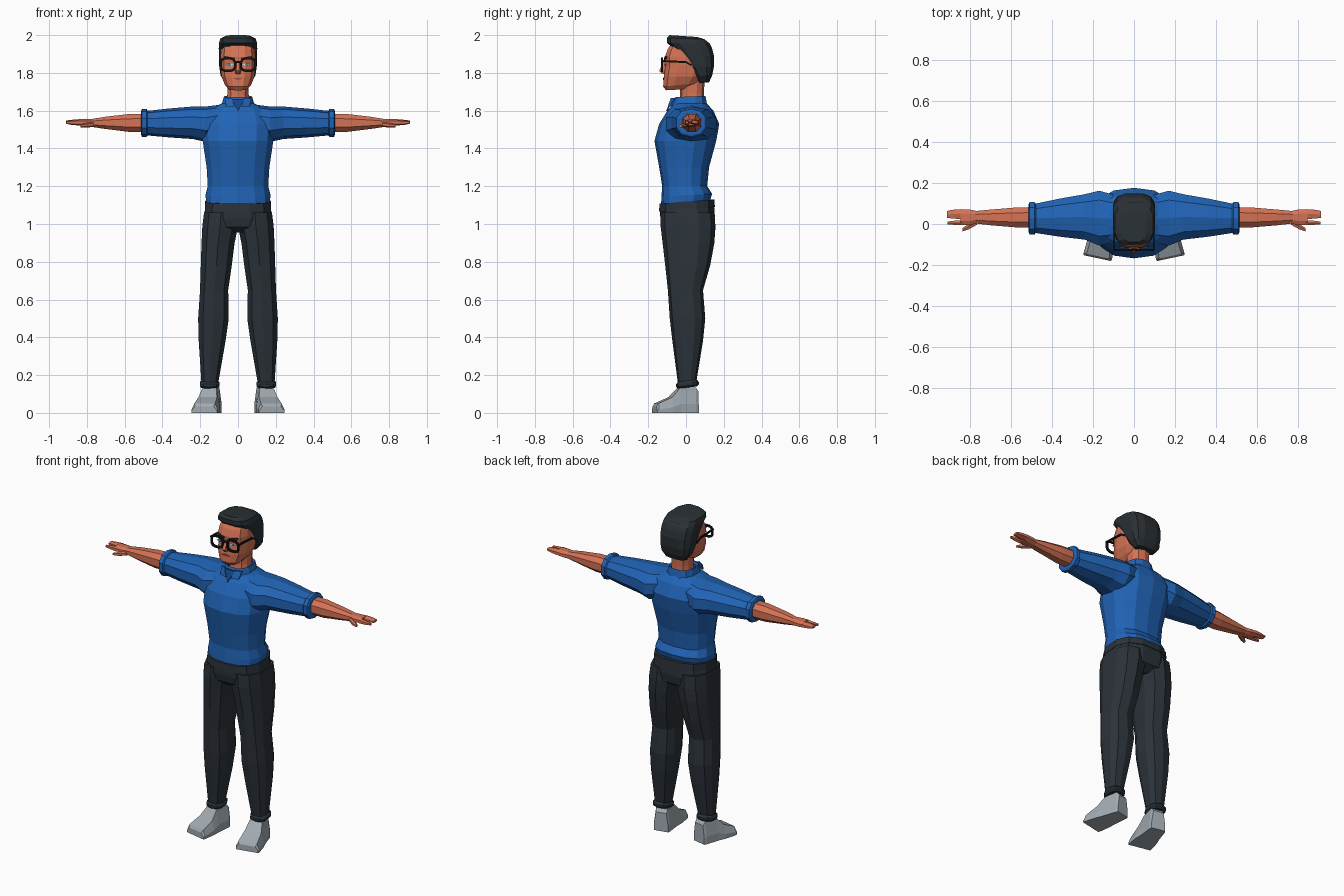
import bpy, bmesh, math
from mathutils import Vector, Matrix


def mat(name, r, g, b):
    m = bpy.data.materials.new(name)
    m.diffuse_color = (r, g, b, 1)
    return m


SKIN = mat("skin", .66, .17, .09)
BLUE = mat("shirt_blue", .015, .127, .47)
NAVY = mat("shirt_inner_blue", .008, .06, .24)
DARK = mat("trouser_charcoal", .024, .032, .041)
HAIR = mat("hair_black", .022, .029, .034)
GREY = mat("shoe_grey", .36, .41, .45)
BLACK = mat("frame_black", .006, .007, .008)
WHITE = mat("eye_white", .75, .75, .75)
IRIS = mat("iris_blue", .05, .25, .4)
LIP = mat("lip_brown", .36, .075, .045)


def make(name, verts, faces, material):
    bm = bmesh.new()
    vs = [bm.verts.new(v) for v in verts]
    for f in faces:
        bm.faces.new([vs[i] for i in f])
    bmesh.ops.recalc_face_normals(bm, faces=bm.faces)
    me = bpy.data.meshes.new(name)
    bm.to_mesh(me)
    bm.free()
    me.materials.append(material)
    ob = bpy.data.objects.new(name, me)
    bpy.context.collection.objects.link(ob)
    return ob


def loft(name, rings, material, closed=False):
    """Skin a list of equal point rings, capped at the ends unless closed."""
    n, k = len(rings[0]), len(rings)
    faces = []
    for i in range(k if closed else k - 1):
        a, b = i * n, ((i + 1) % k) * n
        faces += [(a + j, a + (j + 1) % n, b + (j + 1) % n, b + j) for j in range(n)]
    if not closed:
        faces += [tuple(range(n)), tuple(range((k - 1) * n, k * n))]
    return make(name, [p for r in rings for p in r], faces, material)


def oval(a0, a1, b0, b1, n=12, p=2.5):
    """Superellipse outline filling the given bounds."""
    pts = []
    for i in range(n):
        t = 2 * math.pi * (i + .5) / n
        pts.append([math.copysign(abs(f) ** (2 / p), f) for f in (math.cos(t), math.sin(t))])
    mu, mv = max(q[0] for q in pts), max(q[1] for q in pts)
    return [((a0 + a1) / 2 + (a1 - a0) / 2 * u / mu,
             (b0 + b1) / 2 + (b1 - b0) / 2 * v / mv) for u, v in pts]


def ring_z(zf, zb, x0, x1, y0, y1, n=12, p=2.5):
    """Horizontal ring whose height runs from zf in front to zb behind."""
    return [(x, y, zf + (zb - zf) * (y - y0) / (y1 - y0)) for x, y in oval(x0, x1, y0, y1, n, p)]


def body(name, rows, material, n=12, p=2.5):
    return loft(name, [ring_z(zf, zb, -w, w, y0, y1, n, p) for zf, zb, w, y0, y1 in rows], material)


def limb(name, s, rows, material, n=8, p=2.3):
    """Sideways loft, rows of x, y0, y1, z0, z1."""
    return loft(name, [[(s * x, y, z) for y, z in oval(y0, y1, z0, z1, n, p)]
                       for x, y0, y1, z0, z1 in rows], material)


def plate(name, pts, depth, material):
    """Thin plate facing the front."""
    return loft(name, [pts, [(x, y + depth, z) for x, y, z in pts]], material)


# shirt
body("shirt_body", [
    (1.10, 1.125, .168, -.132, .128), (1.145, 1.16, .172, -.13, .138),
    (1.20, 1.20, .160, -.126, .112), (1.30, 1.30, .166, -.142, .122),
    (1.44, 1.44, .187, -.167, .160), (1.53, 1.53, .190, -.142, .176),
    (1.60, 1.60, .168, -.098, .145), (1.638, 1.64, .085, -.066, .108)], BLUE, 14)
body("collar", [(1.625, 1.63, .088, -.074, .112), (1.672, 1.678, .074, -.056, .103),
                (1.665, 1.67, .062, -.046, .095), (1.64, 1.64, .060, -.044, .094)], BLUE)
plate("neck_opening", [(-.034, -.078, 1.662), (.034, -.078, 1.662), (0, -.106, 1.597)], .009, NAVY)

# trousers
body("hips", [(1.085, 1.11, .170, -.138, .148), (1.03, 1.04, .182, -.136, .153),
              (.985, .985, .165, -.126, .145), (.955, .955, .09, -.09, .10)], DARK)
body("waistband", [(1.065, 1.09, .176, -.143, .153), (1.108, 1.13, .174, -.14, .15)], DARK)

# head
body("neck", [(1.62, 1.62, .062, -.038, .095), (1.68, 1.70, .056, -.032, .095),
              (1.76, 1.78, .058, -.03, .10)], SKIN, 10)
body("head", [
    (1.708, 1.715, .046, -.106, .02), (1.728, 1.745, .068, -.121, .07),
    (1.78, 1.78, .087, -.117, .10), (1.84, 1.84, .093, -.109, .12),
    (1.885, 1.885, .093, -.112, .12), (1.925, 1.93, .089, -.097, .12),
    (1.965, 1.97, .08, -.07, .11)], SKIN, 12, 2.8)
body("hair", [
    (1.745, 1.75, .065, .07, .122), (1.785, 1.785, .092, .04, .138),
    (1.83, 1.83, .099, .008, .147), (1.885, 1.89, .101, -.03, .148),
    (1.93, 1.93, .102, -.066, .138), (1.958, 1.955, .101, -.10, .126),
    (1.985, 1.978, .093, -.101, .098), (2.0, 1.99, .06, -.088, .06)], HAIR, 12, 3.2)
loft("nose", [[(-.010, -.106, 1.865), (.010, -.106, 1.865), (.006, -.118, 1.86), (-.006, -.118, 1.86)],
              [(-.019, -.106, 1.805), (.019, -.106, 1.805), (.010, -.142, 1.812), (-.010, -.142, 1.812)],
              [(-.014, -.108, 1.793), (.014, -.108, 1.793), (.007, -.130, 1.797), (-.007, -.130, 1.797)]], SKIN)
plate("mouth", [(-.026, -.1215, 1.77), (0, -.1225, 1.775), (.026, -.1215, 1.77), (0, -.1235, 1.762)], .008, LIP)

# glasses bridge
plate("glasses_bridge", [(-.018, -.131, 1.852), (.018, -.131, 1.852),
                         (.018, -.131, 1.864), (-.018, -.131, 1.864)], .009, BLACK)

for s, side in ((1, "left"), (-1, "right")):
    # eye, brow and glasses
    plate(side + "_eye", [(s * (.045 + u), -.1135, 1.845 + v) for u, v in
                          ((-.021, -.002), (0, .009), (.021, .002), (0, -.009))], .008, WHITE)
    plate(side + "_iris", [(s * (.045 + u), -.115, 1.845 + v) for u, v in
                           oval(-.007, .007, -.007, .007, 6, 2)], .005, IRIS)
    plate(side + "_eyebrow", [(s * .016, -.117, 1.868), (s * .072, -.110, 1.878),
                              (s * .072, -.110, 1.889), (s * .016, -.117, 1.88)], .009, HAIR)
    outer = oval(.011, .097, 1.805, 1.882, 12, 3)
    inner = oval(.022, .086, 1.817, 1.871, 12, 3)
    loft(side + "_glasses_rim", [[(s * a[0], -.132, a[1]), (s * a[0], -.122, a[1]),
                                  (s * b[0], -.122, b[1]), (s * b[0], -.132, b[1])]
                                 for a, b in zip(outer, inner)], BLACK, True)
    loft(side + "_glasses_temple", [[(s * x, y, z + h) for x, h in
                                     ((.093, 0), (.101, 0), (.101, .010), (.093, .010))]
                                    for y, z in ((-.128, 1.858), (0, 1.852), (.03, 1.835))], BLACK)
    # collar point
    plate(side + "_collar_point", [(s * .034, -.080, 1.668), (s * .070, -.062, 1.665),
                                   (s * .062, -.086, 1.622), (s * .018, -.097, 1.622)], .009, BLUE)
    # sleeve with rolled cuff
    limb(side + "_sleeve", s, [
        (.09, -.09, .14, 1.46, 1.632), (.17, -.105, .162, 1.435, 1.622),
        (.24, -.076, .145, 1.45, 1.622), (.36, -.062, .124, 1.458, 1.612),
        (.49, -.042, .097, 1.47, 1.598)], BLUE, 10)
    limb(side + "_cuff", s, [(.478, -.044, .099, 1.468, 1.602), (.484, -.051, .106, 1.461, 1.609),
                             (.508, -.051, .106, 1.461, 1.609), (.513, -.040, .096, 1.472, 1.598)], BLUE, 10)
    # forearm, palm, fingers and thumb
    limb(side + "_forearm", s, [(.50, -.018, .082, 1.488, 1.584), (.58, -.016, .080, 1.488, 1.582),
                                (.70, -.006, .070, 1.503, 1.568), (.775, .003, .063, 1.514, 1.556)], SKIN)
    limb(side + "_palm", s, [(.765, .003, .063, 1.514, 1.556), (.80, -.006, .070, 1.516, 1.556),
                             (.845, -.006, .072, 1.522, 1.555)], SKIN)
    limb(side + "_fingers", s, [(.835, .024, .072, 1.523, 1.554), (.875, .026, .070, 1.527, 1.552),
                                (.91, .030, .064, 1.533, 1.548)], SKIN, 6)
    limb(side + "_index_finger", s, [(.835, -.006, .018, 1.521, 1.552), (.875, -.004, .016, 1.524, 1.549),
                                     (.908, -.002, .012, 1.530, 1.545)], SKIN, 6)
    limb(side + "_thumb", s, [(.765, -.004, .022, 1.514, 1.54), (.805, -.026, .002, 1.51, 1.534),
                              (.835, -.036, -.020, 1.512, 1.528)], SKIN, 6)
    # trouser leg and ankle cuff
    loft(side + "_trouser_leg", [ring_z(z, z, s * a, s * b, y0, y1, 10, 2.6) for z, a, b, y0, y1 in (
        (1.06, .0, .180, -.134, .150), (.985, .0, .189, -.134, .156),
        (.90, .018, .193, -.124, .150), (.78, .033, .197, -.110, .128),
        (.65, .052, .201, -.096, .090), (.50, .049, .211, -.086, .102),
        (.38, .066, .208, -.072, .090), (.15, .106, .193, -.042, .052))], DARK)
    loft(side + "_trouser_cuff", [ring_z(z, z + .012, s * a, s * b, y0, y1, 10, 2.6) for z, a, b, y0, y1 in (
        (.128, .106, .194, -.042, .058), (.138, .098, .202, -.052, .068),
        (.152, .098, .202, -.052, .068), (.165, .106, .194, -.042, .056))], DARK)
    # shoe, toes turned outward
    turn = Matrix.Rotation(math.radians(12), 3, 'Z')
    rings = []
    for y, w, t, h in ((.060, .043, .032, .115), (.045, .048, .036, .135), (-.040, .057, .038, .132),
                       (-.085, .066, .050, .083), (-.160, .071, .056, .050), (-.170, .068, .050, .035)):
        ring = []
        for u, z in ((-w, 0), (w, 0), (w, h * .35), (t, h), (-t, h), (-w, h * .35)):
            q = turn @ Vector((u, y, z))
            ring.append((s * (q.x + .143), q.y, q.z))
        rings.append(ring)
    loft(side + "_shoe", rings, GREY)
